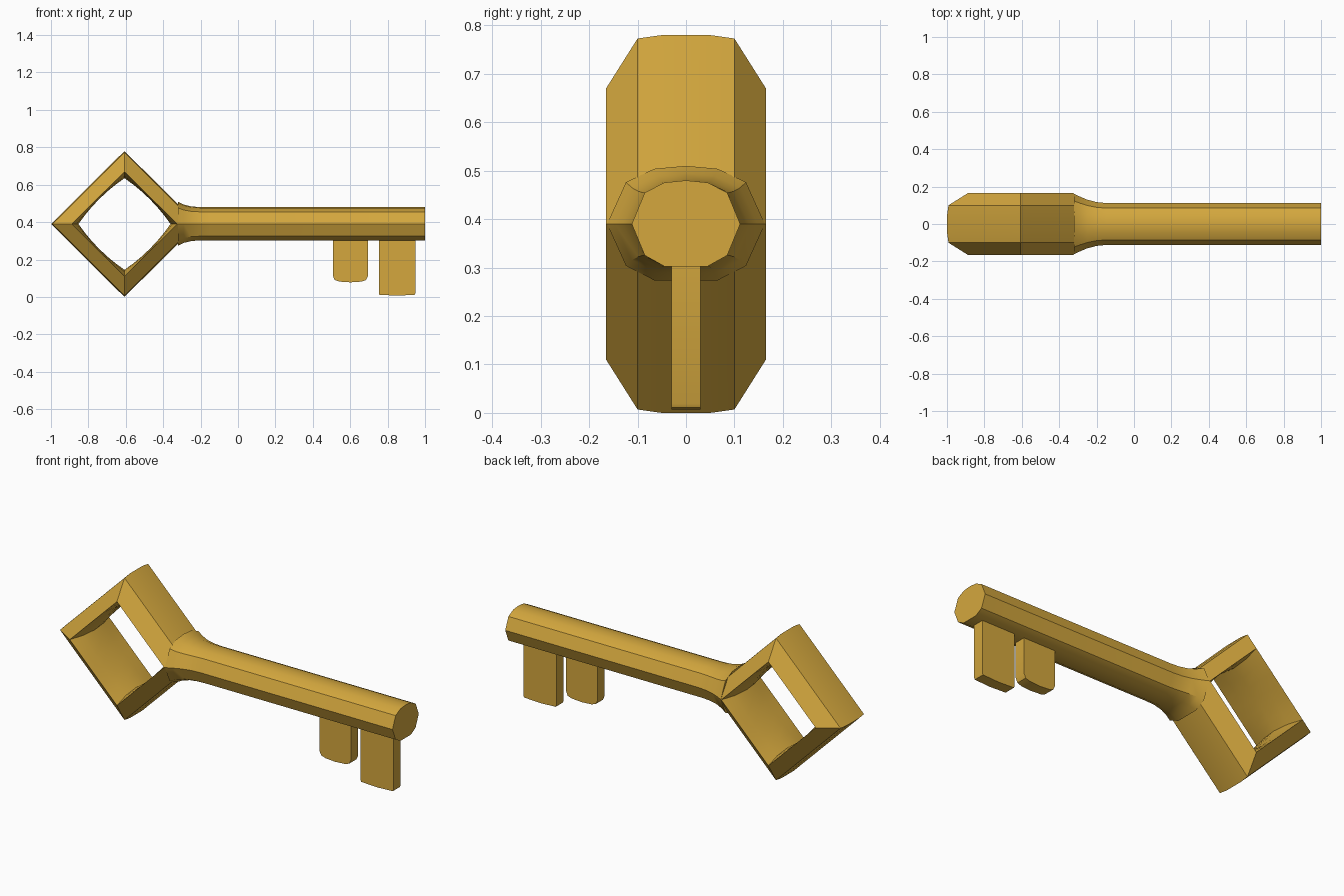
import bpy, bmesh, math
from mathutils import Vector

if "Cube" in bpy.data.objects:
    bpy.data.objects.remove(bpy.data.objects["Cube"])

gold = bpy.data.materials.new("gold")
gold.diffuse_color = (0.66, 0.39, 0.048, 1)
gold.use_nodes = True
gold.node_tree.nodes["Principled BSDF"].inputs["Base Color"].default_value = gold.diffuse_color
ZC = 0.39      # height of the key's axis
CX = -0.607    # centre of the bow


def finish(name, bm, angle=30):
    bmesh.ops.recalc_face_normals(bm, faces=bm.faces)
    me = bpy.data.meshes.new(name)
    bm.to_mesh(me)
    bm.free()
    me.materials.append(gold)
    ob = bpy.data.objects.new(name, me)
    bpy.context.collection.objects.link(ob)
    bpy.ops.object.select_all(action='DESELECT')
    ob.select_set(True)
    bpy.context.view_layer.objects.active = ob
    bpy.ops.object.shade_smooth_by_angle(angle=math.radians(angle))
    return ob


def loft(name, rings, closed=False, angle=30):
    bm = bmesh.new()
    vs = [[bm.verts.new(p) for p in r] for r in rings]
    n = len(vs[0])
    pairs = list(zip(vs, vs[1:])) + ([(vs[-1], vs[0])] if closed else [])
    for a, b in pairs:
        for i in range(n):
            j = (i + 1) % n
            bm.faces.new((a[i], a[j], b[j], b[i]))
    if not closed:
        bm.faces.new(vs[0])
        bm.faces.new(vs[-1])
    return finish(name, bm, angle)


# diamond bow: a faceted bar section carried round a square on its corner
def diamond(r, y, bulge):
    pts = []
    for k in range(4):
        a, b = (Vector((math.cos(t), math.sin(t))) for t in (k * math.pi / 2, (k + 1) * math.pi / 2))
        for s in range(6):
            t = s / 6
            p = a.lerp(b, t) * r + (a + b).normalized() * bulge * 4 * t * (1 - t)
            pts.append((CX + p.x * 1.005, y, ZC + p.y))
    return pts


half = [(0.39, 0.05, 0), (0.383, 0.10, 0), (0.28, 0.165, 0), (0.255, 0.09, 0.012)]
section = half + [(0.245, 0, 0.016)] + [(r, -y, b) for r, y, b in reversed(half)]
loft("bow", [diamond(*s) for s in section], closed=True, angle=28)

# shaft: flattened many-sided bar that flares into the bow
outline = [(1, 0), (0.76, 0.72), (0.4, 0.95), (0, 1), (-0.4, 0.95), (-0.76, 0.72),
           (-1, 0), (-0.76, -0.72), (-0.4, -0.97), (0.4, -0.97), (0.76, -0.72)]
stations = [(-0.322, 0.163, 0.12), (-0.29, 0.147, 0.104), (-0.25, 0.13, 0.094),
            (-0.20, 0.117, 0.09), (-0.15, 0.112, 0.09), (1.0, 0.112, 0.09)]
loft("shaft", [[(x, u * w, ZC + v * h) for u, v in outline] for x, w, h in stations], angle=35)


# teeth: thin plates with softened lower corners
def tooth(name, x0, x1, z0, c):
    prof = [(x0, 0.36), (x0, z0 + c), (x0 + c * 0.3, z0 + c * 0.35), (x0 + c, z0 + 0.004),
            ((x0 + x1) / 2, z0), (x1 - c, z0 + 0.004), (x1 - c * 0.3, z0 + c * 0.35),
            (x1, z0 + c), (x1, 0.36)]
    loft(name, [[(x, y, z) for x, z in prof] for y in (-0.03, 0.03)])


tooth("short_tooth", 0.507, 0.695, 0.078, 0.035)
tooth("long_tooth", 0.753, 0.948, 0.007, 0.012)
